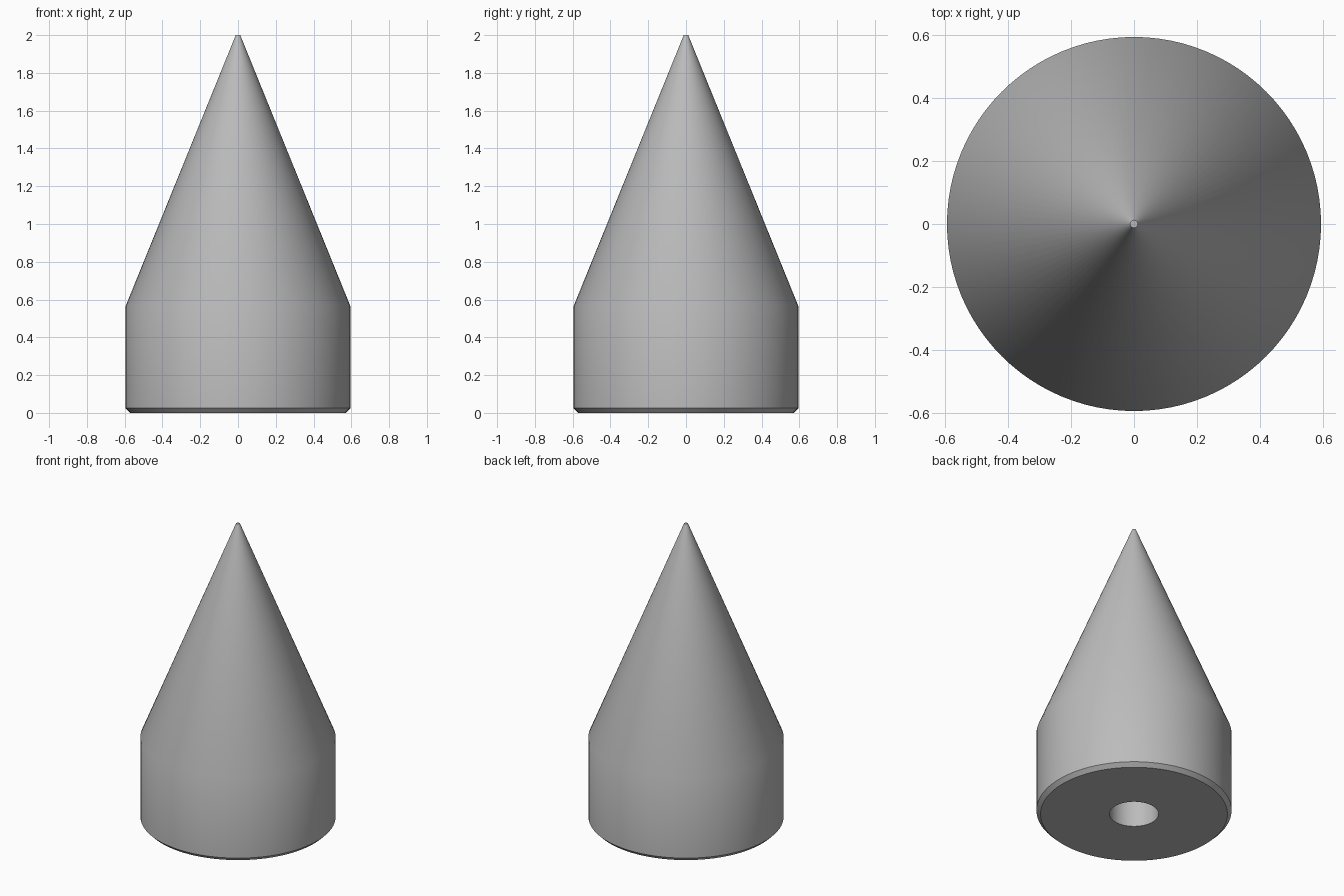
import bpy
import bmesh
import math

cube = bpy.data.objects.get("Cube")
if cube:
    bpy.data.objects.remove(cube, do_unlink=True)

SEGMENTS = 96

# Plain grey metal
metal = bpy.data.materials.new("grey_metal")
metal.use_nodes = True
colour = (0.5, 0.5, 0.5, 1)
metal.diffuse_color = colour
metal.node_tree.nodes["Principled BSDF"].inputs["Base Color"].default_value = colour


def lathe(name, profile):
    """Turn a closed (radius, height) profile about the z axis."""
    bm = bmesh.new()
    verts = [bm.verts.new((r, 0, z)) for r, z in profile]
    edges = [bm.edges.new(pair) for pair in zip(verts, verts[1:])]
    bmesh.ops.spin(bm, geom=verts + edges, cent=(0, 0, 0), axis=(0, 0, 1),
                   angle=math.tau, steps=SEGMENTS, use_merge=True)
    bmesh.ops.remove_doubles(bm, verts=bm.verts, dist=0.0001)
    bmesh.ops.recalc_face_normals(bm, faces=bm.faces)
    mesh = bpy.data.meshes.new(name)
    bm.to_mesh(mesh)
    bm.free()
    mesh.materials.append(metal)
    obj = bpy.data.objects.new(name, mesh)
    bpy.context.collection.objects.link(obj)
    return obj


# Spike: blind hole, flat base, chamfer, cylinder wall, cone and blunt tip
spike = lathe("spike_body", [
    (0, 0.55), (0.15, 0.5), (0.15, 0),
    (0.57, 0), (0.595, 0.025), (0.595, 0.565),
    (0.012, 2), (0, 2),
])

# Smooth round walls, sharp rims
bpy.ops.object.select_all(action="DESELECT")
spike.select_set(True)
bpy.context.view_layer.objects.active = spike
bpy.ops.object.shade_smooth_by_angle(angle=math.radians(30))
